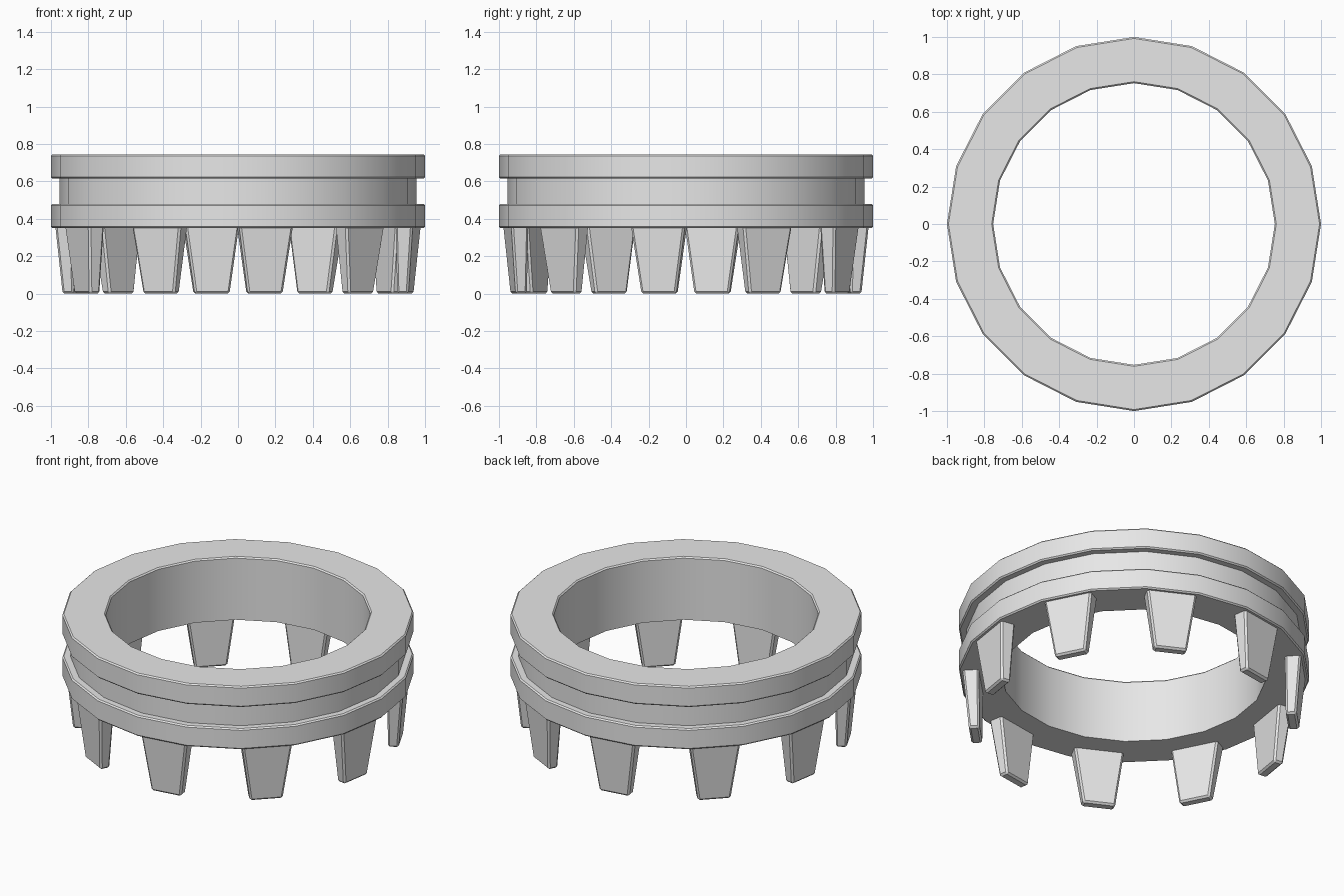
import bpy, bmesh, math
from mathutils import Matrix

if "Cube" in bpy.data.objects:
    bpy.data.objects.remove(bpy.data.objects["Cube"])

SIDES = 20
TEETH = 10

grey = bpy.data.materials.new("light grey")
grey.diffuse_color = (0.8, 0.8, 0.8, 1)
grey.use_nodes = True
grey.node_tree.nodes["Principled BSDF"].inputs["Base Color"].default_value = grey.diffuse_color


def finish(name, bm):
    bmesh.ops.recalc_face_normals(bm, faces=bm.faces)
    mesh = bpy.data.meshes.new(name)
    bm.to_mesh(mesh)
    bm.free()
    mesh.materials.append(grey)
    ob = bpy.data.objects.new(name, mesh)
    bpy.context.collection.objects.link(ob)
    bpy.ops.object.select_all(action='DESELECT')
    ob.select_set(True)
    bpy.context.view_layer.objects.active = ob
    bpy.ops.object.shade_smooth_by_angle(angle=math.radians(30))
    return ob


# Grooved ring: closed profile (radius, height) turned around z
B = 0.008
profile = [(0.753, 0.35), (1 - B, 0.35), (1, 0.35 + B), (1, 0.48 - B), (1 - B, 0.48),
           (0.955, 0.48), (0.955, 0.615), (1 - B, 0.615), (1, 0.615 + B),
           (1, 0.745 - B), (1 - B, 0.745), (0.753 + B, 0.745), (0.753, 0.745 - B)]
bm = bmesh.new()
rings = []
for i in range(SIDES):
    a = 2 * math.pi * i / SIDES
    rings.append([bm.verts.new((r * math.cos(a), r * math.sin(a), z)) for r, z in profile])
n = len(profile)
for i in range(SIDES):
    p, q = rings[i], rings[(i + 1) % SIDES]
    for j in range(n):
        k = (j + 1) % n
        bm.faces.new((p[j], q[j], q[k], p[k]))
finish("grooved_ring", bm)


# Tapered teeth: wedge with upright inner face and sloped outer face
def tooth(index):
    bm = bmesh.new()
    bmesh.ops.create_cube(bm, size=1)
    for v in bm.verts:
        top = v.co.z > 0
        half = 0.145 if top else 0.094
        outer = 0.967 if top else 0.936
        v.co = (outer if v.co.x > 0 else 0.875,
                math.copysign(half, v.co.y), 0.355 if top else 0)
    edges = [e for e in bm.edges if min(v.co.z for v in e.verts) < 0.1]
    bmesh.ops.bevel(bm, geom=edges, offset=0.011, segments=1, affect='EDGES')
    turn = Matrix.Rotation(math.radians(-9 + 360 / TEETH * index), 4, 'Z')
    bmesh.ops.transform(bm, matrix=turn, verts=bm.verts)
    finish(f"tooth_{index + 1}", bm)


for i in range(TEETH):
    tooth(i)
